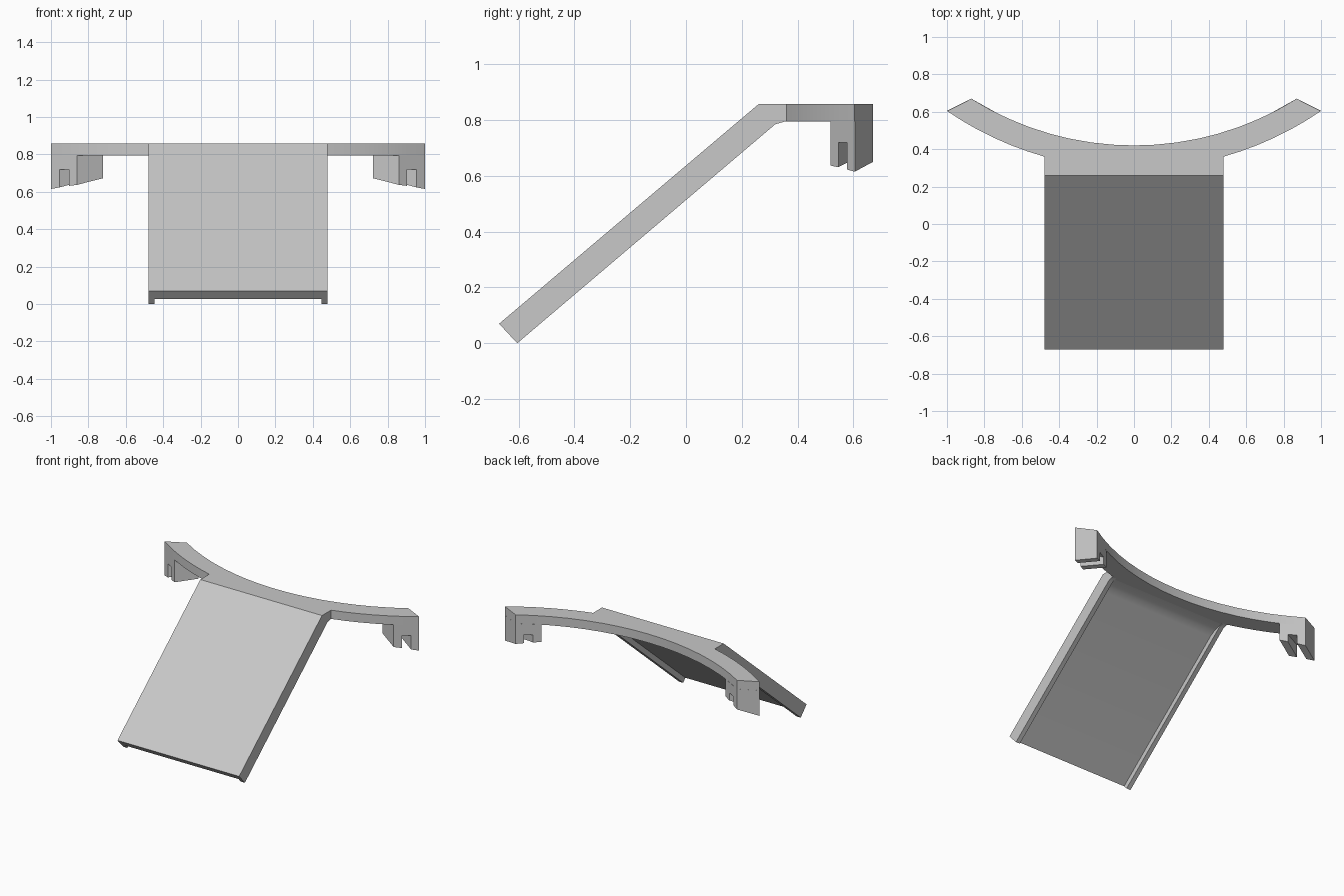
import bpy
import bmesh
import math

cube = bpy.data.objects.get("Cube")
if cube:
    bpy.data.objects.remove(cube, do_unlink=True)

grey = bpy.data.materials.new("plain grey")
grey.use_nodes = True
COLOUR = (0.58, 0.58, 0.58, 1)
grey.diffuse_color = COLOUR
grey.node_tree.nodes["Principled BSDF"].inputs["Base Color"].default_value = COLOUR


def loft(name, near, far, mirror=False):
    """Solid between two matching outlines of 3D points."""
    bm = bmesh.new()
    a = [bm.verts.new(p) for p in near]
    b = [bm.verts.new(p) for p in far]
    bm.faces.new(a)
    bm.faces.new(b[::-1])
    for i in range(len(a)):
        j = (i + 1) % len(a)
        bm.faces.new((a[j], a[i], b[i], b[j]))
    bmesh.ops.recalc_face_normals(bm, faces=bm.faces)
    mesh = bpy.data.meshes.new(name)
    bm.to_mesh(mesh)
    bm.free()
    mesh.materials.append(grey)
    obj = bpy.data.objects.new(name, mesh)
    bpy.context.collection.objects.link(obj)
    if mirror:
        obj.modifiers.new("mirror", "MIRROR")
    bpy.ops.object.select_all(action="DESELECT")
    obj.select_set(True)
    bpy.context.view_layer.objects.active = obj
    bpy.ops.object.shade_smooth_by_angle(angle=math.radians(25))
    return obj


def side_prism(name, profile, x0, x1, mirror=False):
    return loft(name, [(x0, y, z) for y, z in profile],
                [(x1, y, z) for y, z in profile], mirror)


def arc(radius, x0, x1, steps):
    """Points on a circle bowing towards the front."""
    a0, a1 = math.asin(x0 / radius), math.asin(x1 / radius)
    angles = [a0 + (a1 - a0) * i / steps for i in range(steps + 1)]
    return [(radius * math.sin(a), CENTRE_Y - radius * math.cos(a)) for a in angles]


CENTRE_Y, INNER, OUTER = 2.06, 1.64, 1.766
TOP, UNDER = 0.857, 0.795
HALF, RIB_X, CREST = 0.478, 0.446, 0.26

# Curved plate with the straight landing in front of it
outline = (arc(OUTER, -1, -HALF, 6) + [(-HALF, CREST), (HALF, CREST)]
           + arc(OUTER, HALF, 1, 6) + arc(INNER, 0.87, -0.87, 16))
loft("curved_plate", [(x, y, UNDER) for x, y in outline],
     [(x, y, TOP) for x, y in outline])

# Sloping panel, thinner than its side ribs
side_prism("sloping_panel",
           [(CREST, TOP), (-0.67, 0.07), (-0.63, 0.027), (0.23, 0.755),
            (0.265, 0.777), (0.3, 0.789), (0.34, UNDER), (CREST, UNDER)],
           -RIB_X, RIB_X)
side_prism("side_rib",
           [(CREST, TOP), (-0.67, 0.07), (-0.605, 0), (0.32, 0.785),
            (0.355, UNDER), (CREST, UNDER)],
           RIB_X, HALF, mirror=True)

# Notched clips under both plate ends
clip = [(0, UNDER), (0, 0.615), (0.32, 0.623), (0.32, 0.72),
        (0.68, 0.72), (0.68, 0.631), (1, 0.637), (1, UNDER)]
front = [(1 - 0.14 * t, 0.605 - 0.087 * t, z) for t, z in clip]
back = [(0.87 - 0.147 * t, 0.67 - 0.082 * t, z + (0.035 if z < 0.7 else 0))
        for t, z in clip]
loft("end_clip", front, back, mirror=True)
